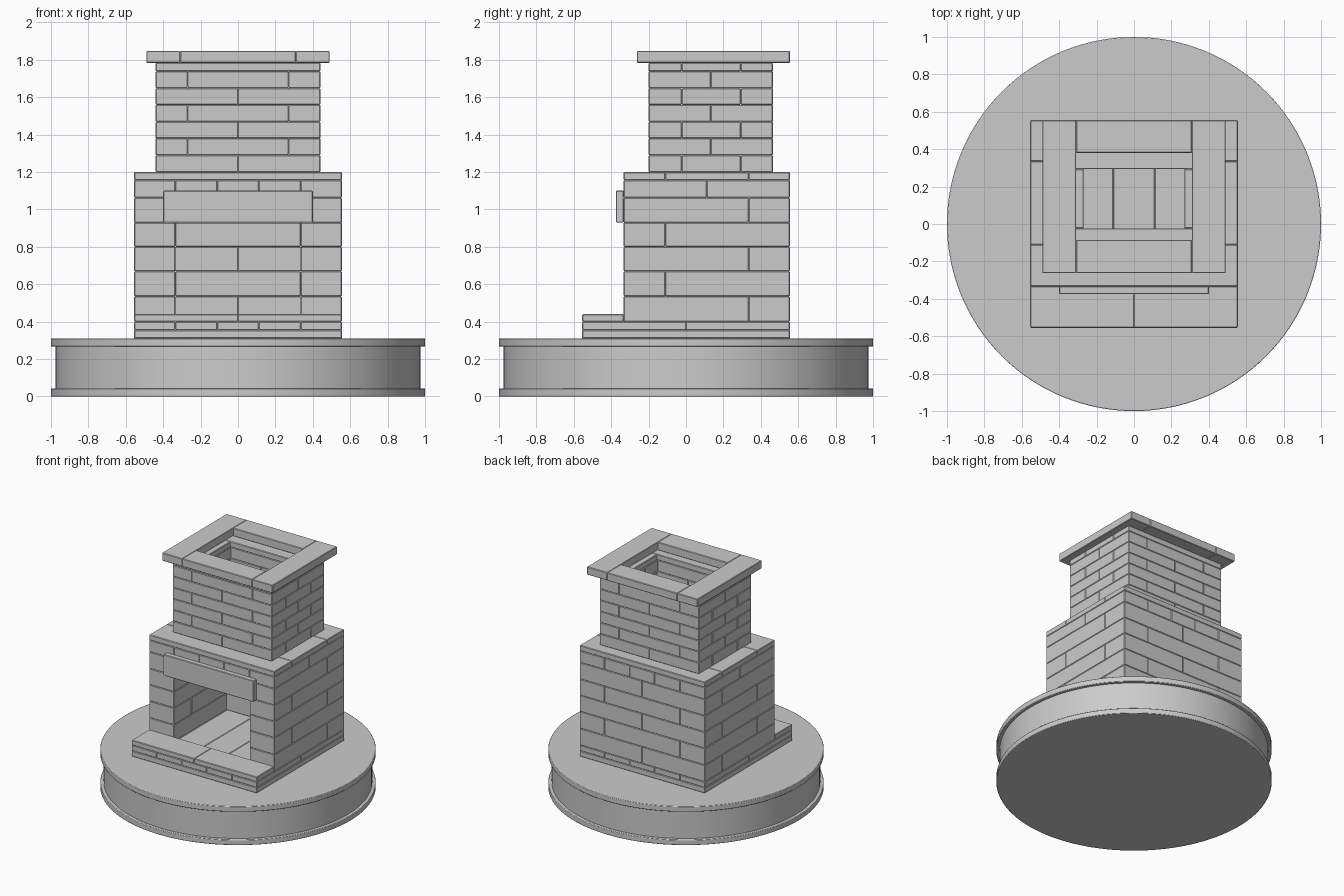
import bpy, bmesh, math
from mathutils import Matrix, Vector

if "Cube" in bpy.data.objects:
    bpy.data.objects.remove(bpy.data.objects["Cube"])


def bricks(name, boxes, bevel=0.004):
    """One object made of separate bricks, each (x0, x1, y0, y1, z0, z1)."""
    bm = bmesh.new()
    for x0, x1, y0, y1, z0, z1 in boxes:
        m = Matrix.Translation(Vector(((x0 + x1) / 2, (y0 + y1) / 2, (z0 + z1) / 2)))
        bmesh.ops.create_cube(bm, size=1, matrix=m @ Matrix.Diagonal((x1 - x0, y1 - y0, z1 - z0, 1)))
    me = bpy.data.meshes.new(name)
    bm.to_mesh(me)
    bm.free()
    ob = bpy.data.objects.new(name, me)
    bpy.context.collection.objects.link(ob)
    mod = ob.modifiers.new("worn_edges", 'BEVEL')
    mod.width = bevel
    mod.segments = 1
    return ob


def both_sides(box):
    """A brick and its mirror image across x = 0."""
    x0, x1, *rest = box
    return [(x0, x1, *rest), (-x1, -x0, *rest)]


def disc(name, r, z0, z1, bevel):
    bpy.ops.mesh.primitive_cylinder_add(vertices=128, radius=r, depth=z1 - z0, location=(0, 0, (z0 + z1) / 2))
    ob = bpy.context.object
    ob.name = name
    bpy.ops.object.shade_smooth_by_angle(angle=math.radians(30))
    if bevel:
        mod = ob.modifiers.new("soft_rim", 'BEVEL')
        mod.width, mod.segments = bevel, 2
    return ob


# round plinth with two projecting rims
disc("plinth_drum", 0.975, 0.04, 0.27, 0)
disc("plinth_lower_rim", 1.0, 0.0, 0.043, 0.004)
disc("plinth_upper_rim", 1.0, 0.267, 0.31, 0.004)

W, F, B = 0.555, -0.333, 0.555       # body half width, front, back
IX, JF, JB = 0.335, -0.11, 0.335     # firebox inside: half width, front and back joints
cols = [-W, -IX, -0.11, 0.11, IX, W]

# hearth: lower slab, brick floor, front slabs
bricks("hearth_slab", [(-W, W, -W, W, 0.31, 0.355)])
floor = []
for y0, y1 in ((-W, 0), (0, W)):
    floor += both_sides((IX, W, y0, y1, 0.355, 0.40))
for a, b in zip(cols[1:4], cols[2:5]):
    floor.append((a, b, -W, W, 0.355, 0.40))
bricks("hearth_floor", floor)
bricks("hearth_front_slabs", both_sides((0, W, -W, F, 0.40, 0.44)))

# firebox walls in alternating courses
zs = [0.40, 0.535, 0.67, 0.80, 0.93, 1.063]
walls = []
for i, (z0, z1) in enumerate(zip(zs, zs[1:])):
    if i % 2 == 0:
        walls += both_sides((IX, W, F, JB, z0, z1))
        walls += both_sides((0, W, JB, B, z0, z1))
    else:
        walls += both_sides((IX, W, F, JF, z0, z1))
        walls += both_sides((IX, W, JF, B, z0, z1))
        walls.append((-IX, IX, JB, B, z0, z1))
bricks("firebox_walls", walls)
bricks("lintel", [(-IX, IX, F, JF, 0.93, 1.063)])

# course above the lintel, then the ledge
ring = []
for y0, y1 in ((F, 0.11), (0.11, B)):
    ring += both_sides((IX, W, y0, y1, 1.063, 1.157))
for a, b in zip(cols[1:4], cols[2:5]):
    ring += [(a, b, F, JF, 1.063, 1.157), (a, b, JB, B, 1.063, 1.157)]
bricks("upper_course", ring)
bricks("ledge", [(-W, W, F, JF, 1.157, 1.20), (-W, W, JB, B, 1.157, 1.20)]
       + both_sides((0.27, W, JF, JB, 1.157, 1.20)))

# mantel board
bricks("mantel", [(-0.40, 0.40, -0.375, F, 0.93, 1.10)])

# chimney stack in alternating courses
CX, CF, CB = 0.44, -0.20, 0.465      # outside
cx, cf, cb = 0.27, -0.023, 0.293     # flue
stack = []
step = (1.738 - 1.20) / 6
for i in range(6):
    z0, z1 = 1.20 + i * step, 1.20 + (i + 1) * step
    if i % 2 == 0:
        stack += both_sides((0, CX, CF, cf, z0, z1)) + both_sides((0, CX, cb, CB, z0, z1))
        stack += both_sides((cx, CX, cf, cb, z0, z1))
    else:
        stack += both_sides((cx, CX, CF, 0.133, z0, z1)) + both_sides((cx, CX, 0.133, CB, z0, z1))
        stack += [(-cx, cx, CF, cf, z0, z1), (-cx, cx, cb, CB, z0, z1)]
stack += [(-CX, CX, CF, cf, 1.738, 1.783), (-CX, CX, cb, CB, 1.738, 1.783)]
stack += both_sides((cx, CX, cf, cb, 1.738, 1.783))
bricks("chimney_stack", stack)

# chimney cap frame
bricks("chimney_cap", both_sides((0.31, 0.49, -0.263, 0.555, 1.783, 1.847))
       + [(-0.31, 0.31, -0.263, -0.085, 1.783, 1.847), (-0.31, 0.31, 0.38, 0.555, 1.783, 1.847)])
